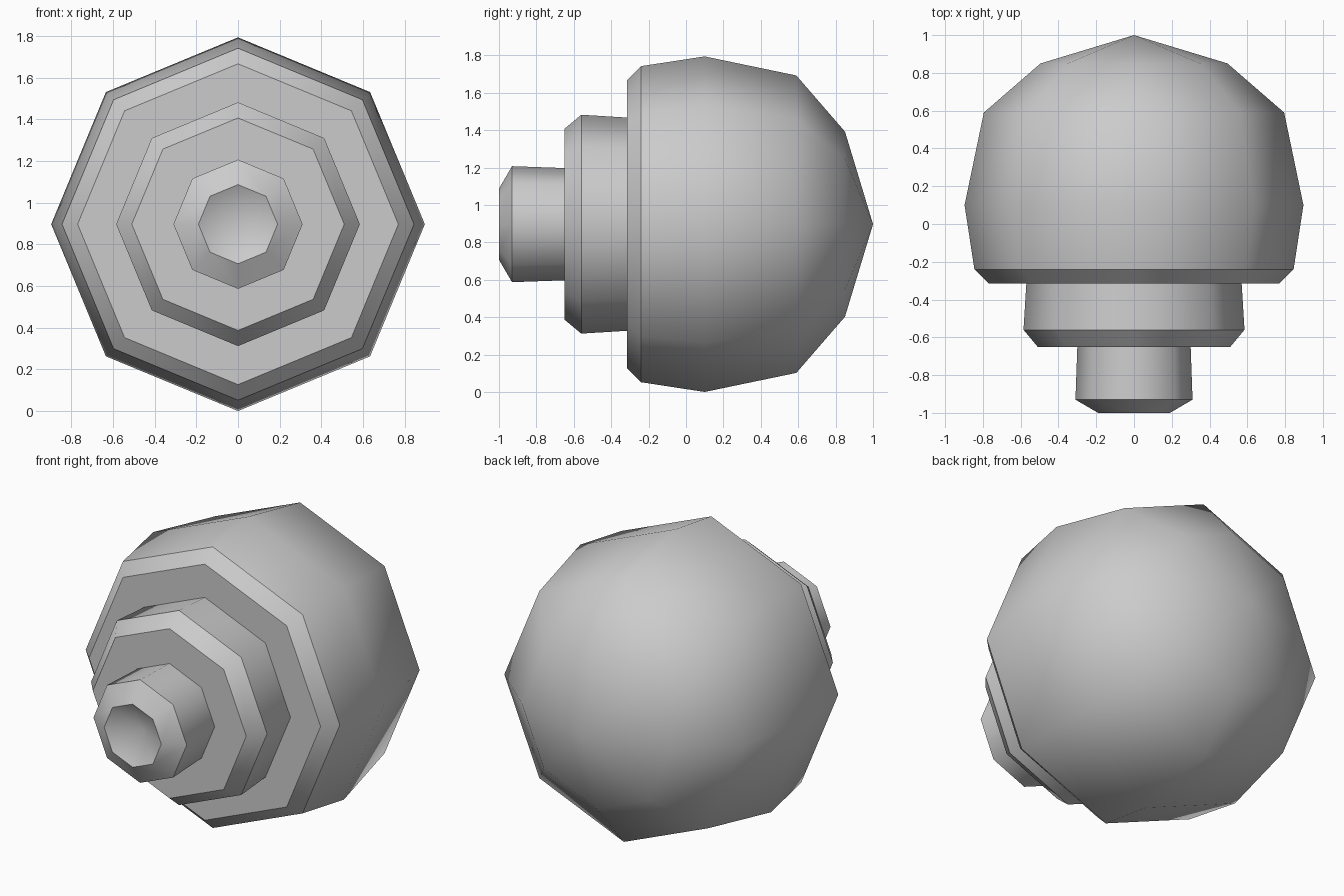
import bpy, bmesh, math

if "Cube" in bpy.data.objects:
    bpy.data.objects.remove(bpy.data.objects["Cube"])

SIDES = 8
CENTRE_Z = 0.897


def turned_part(name, profile, sharp_rings):
    """Revolve (y, radius) points about the y axis; radius 0 makes a tip."""
    bm = bmesh.new()
    rings = []
    for y, r in profile:
        count = SIDES if r > 0 else 1
        ring = []
        for i in range(count):
            a = 2 * math.pi * i / SIDES
            ring.append(bm.verts.new((r * math.sin(a), y, CENTRE_Z + r * math.cos(a))))
        rings.append(ring)
    for a, b in zip(rings, rings[1:]):
        for i in range(SIDES):
            j = (i + 1) % SIDES
            quad = [a[i % len(a)], a[j % len(a)], b[j % len(b)], b[i % len(b)]]
            bm.faces.new(list(dict.fromkeys(quad))).smooth = True
    # make the outer wall face away from the axis
    bm.faces.ensure_lookup_table()
    bm.normal_update()
    side = bm.faces[SIDES + 1]
    c = side.calc_center_median()
    if side.normal.x * c.x + side.normal.z * (c.z - CENTRE_Z) < 0:
        bmesh.ops.reverse_faces(bm, faces=bm.faces[:])
    # sharp rings keep the chamfers crisp
    for k in sharp_rings:
        for i in range(SIDES):
            e = bm.edges.get((rings[k][i], rings[k][(i + 1) % SIDES]))
            if e:
                e.smooth = False
    mesh = bpy.data.meshes.new(name)
    bm.to_mesh(mesh)
    bm.free()
    obj = bpy.data.objects.new(name, mesh)
    bpy.context.collection.objects.link(obj)
    return obj


# Rounded body with chamfered front rim and flat front face
turned_part("domed_body", [
    (1.0, 0), (0.85, 0.495), (0.59, 0.795), (0.10, 0.897),
    (-0.24, 0.845), (-0.315, 0.77), (-0.315, 0.57)], [4, 5, 6])

# Middle step
turned_part("middle_collar", [
    (-0.315, 0.57), (-0.56, 0.585), (-0.65, 0.51), (-0.65, 0.30)], [0, 1, 2, 3])

# Front nozzle with a shallow hollow tip
turned_part("front_nozzle", [
    (-0.65, 0.30), (-0.93, 0.31), (-1.0, 0.19), (-0.90, 0)], [0, 1, 2])
